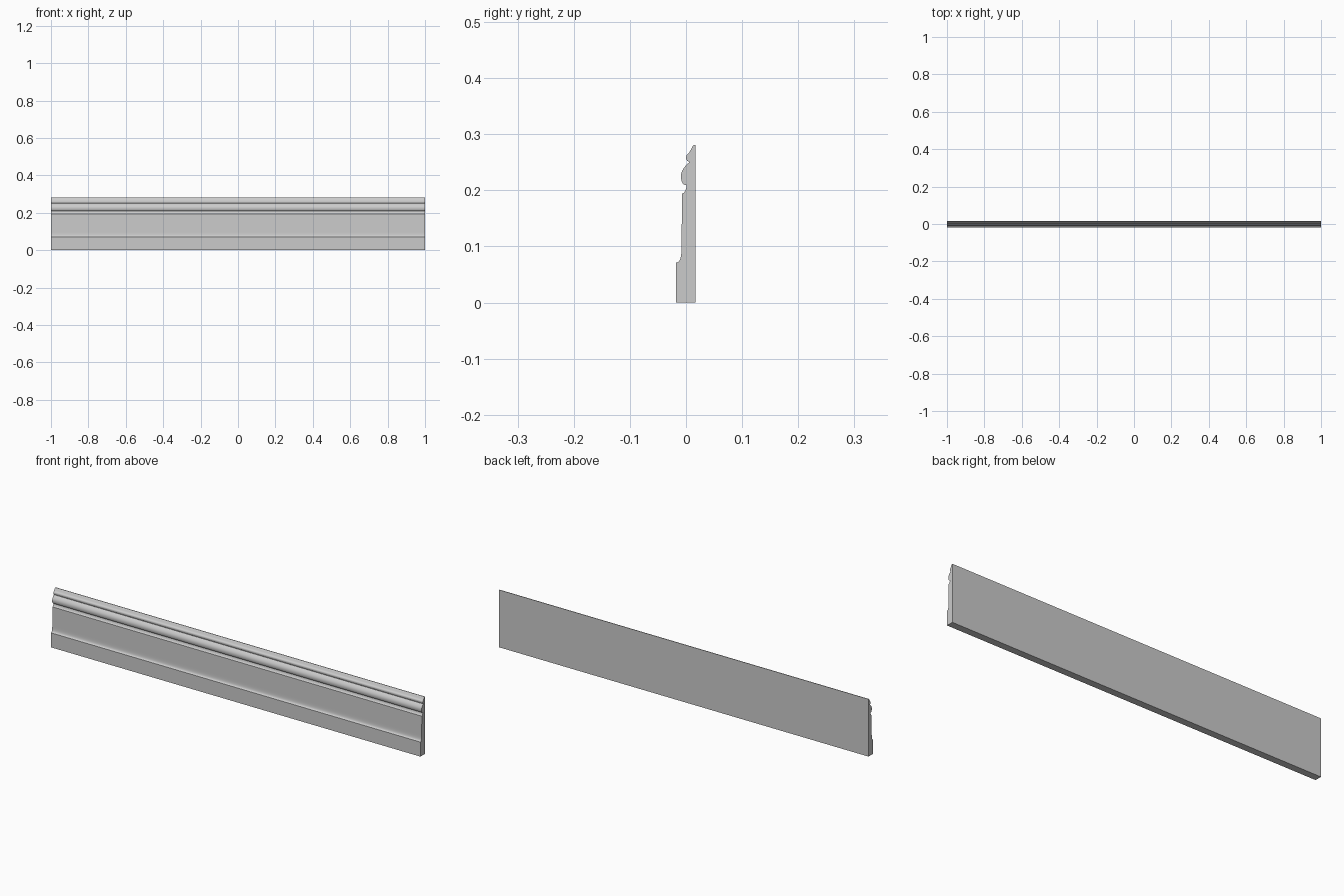
import bpy, bmesh, math
from mathutils import Vector
from mathutils.geometry import interpolate_bezier

if "Cube" in bpy.data.objects:
    bpy.data.objects.remove(bpy.data.objects["Cube"])

HALF_LENGTH = 1.0
BACK, FRONT = 0.017, -0.0175


def curve(p0, h0, h1, p1, n=10):
    """Points along one bezier piece of the moulding profile (y, z)."""
    return [tuple(p) for p in interpolate_bezier(*map(Vector, (p0, h0, h1, p1)), n)]


# Moulding profile, from the bottom front edge up to the top back edge
profile = [(BACK, 0), (FRONT, 0)]
# plinth top with cove
profile += curve((FRONT, 0.071), (-0.011, 0.073), (-0.008, 0.076), (-0.008, 0.100))
# flat panel and small cove under the bead
profile += curve((-0.007, 0.194), (-0.003, 0.195), (0.000, 0.199), (0.001, 0.208), 8)
# large bead
profile += curve((0.001, 0.209), (-0.005, 0.209), (-0.009, 0.215), (-0.009, 0.225))
profile += curve((-0.009, 0.225), (-0.009, 0.236), (-0.001, 0.244), (0.005, 0.249))[1:]
# small bead running into the top lip
profile += curve((0.005, 0.251), (-0.001, 0.252), (-0.001, 0.263), (0.003, 0.265), 8)
profile += curve((0.003, 0.265), (0.008, 0.268), (0.010, 0.278), (0.014, 0.281), 8)[1:]
profile += [(BACK, 0.281)]

# Extrude the profile along x
bm = bmesh.new()
end = bm.faces.new([bm.verts.new((-HALF_LENGTH, y, z)) for y, z in profile])
out = bmesh.ops.extrude_face_region(bm, geom=[end], use_keep_orig=True)
moved = [v for v in out["geom"] if isinstance(v, bmesh.types.BMVert)]
bmesh.ops.translate(bm, vec=(2 * HALF_LENGTH, 0, 0), verts=moved)
bmesh.ops.recalc_face_normals(bm, faces=bm.faces)

mesh = bpy.data.meshes.new("baseboard_moulding")
bm.to_mesh(mesh)
bm.free()
board = bpy.data.objects.new("baseboard_moulding", mesh)
bpy.context.collection.objects.link(board)
bpy.context.view_layer.objects.active = board
board.select_set(True)
bpy.ops.object.shade_smooth_by_angle(angle=math.radians(30))
